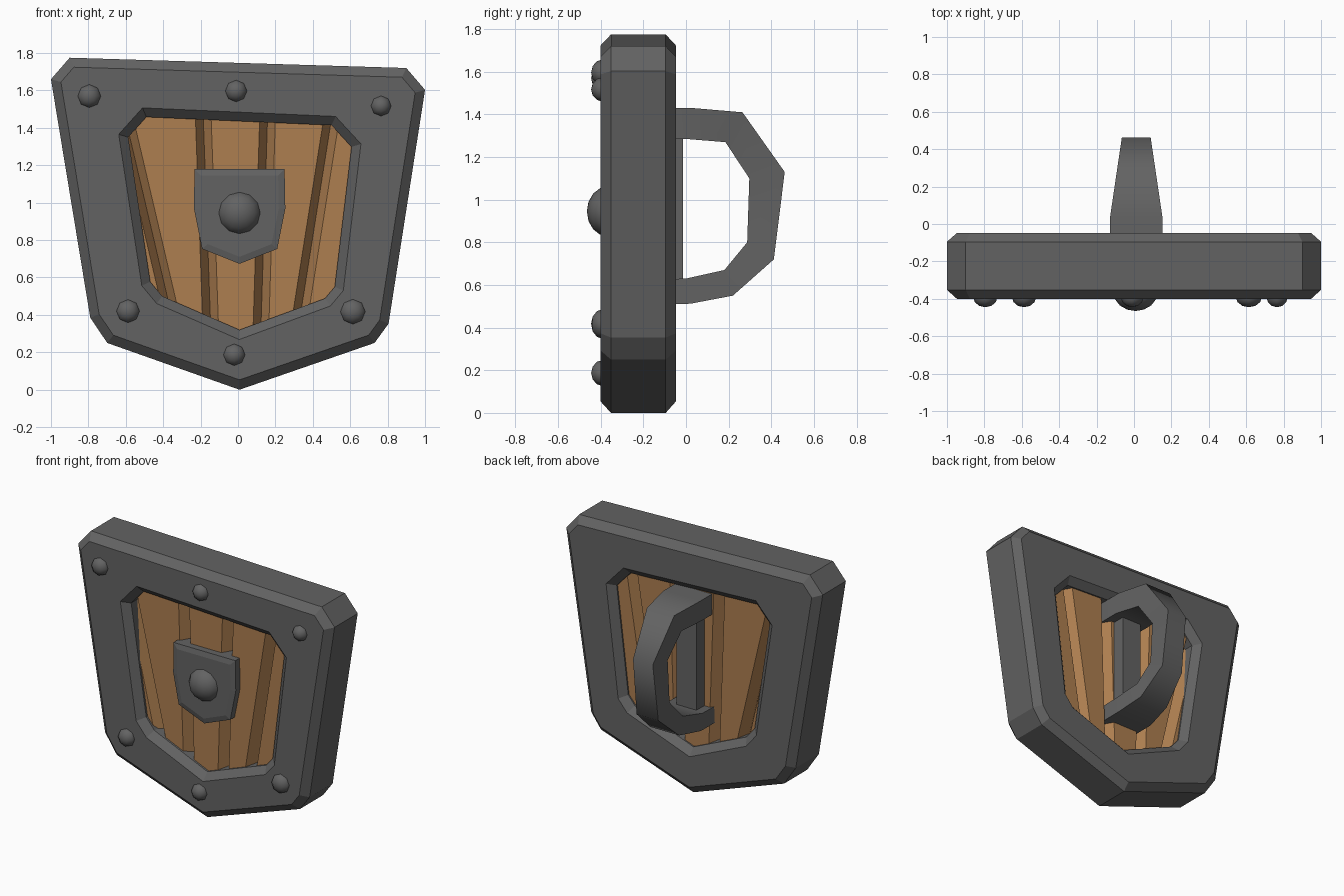
import bpy, bmesh, math
from mathutils import Vector

if "Cube" in bpy.data.objects:
    bpy.data.objects.remove(bpy.data.objects["Cube"])


def material(name, rgb):
    m = bpy.data.materials.new(name)
    m.diffuse_color = (*rgb, 1)
    m.use_nodes = True
    m.node_tree.nodes["Principled BSDF"].inputs["Base Color"].default_value = m.diffuse_color
    return m


IRON = material("dark_iron", (0.124, 0.124, 0.124))
WOOD = material("brown_wood", (0.42, 0.21, 0.08))


def loft(name, loops, mat, ring=False):
    """Skin equal-length closed loops; either cap the ends or join last to first."""
    bm = bmesh.new()
    rows = [[bm.verts.new(p) for p in loop] for loop in loops]
    n = len(rows[0])
    pairs = list(zip(rows, rows[1:]))
    if ring:
        pairs.append((rows[-1], rows[0]))
    else:
        bm.faces.new(rows[0])
        bm.faces.new(rows[-1])
    for a, b in pairs:
        for i in range(n):
            j = (i + 1) % n
            bm.faces.new((a[i], a[j], b[j], b[i]))
    bmesh.ops.recalc_face_normals(bm, faces=bm.faces)
    me = bpy.data.meshes.new(name)
    bm.to_mesh(me)
    bm.free()
    me.materials.append(mat)
    ob = bpy.data.objects.new(name, me)
    bpy.context.collection.objects.link(ob)
    return ob


def inset(pts, d):
    """Mitred inward offset of a clockwise (x, z) outline."""
    out = []
    for i, p in enumerate(pts):
        p = Vector(p)
        e1 = (p - Vector(pts[i - 1])).normalized()
        e2 = (Vector(pts[(i + 1) % len(pts)]) - p).normalized()
        n1, n2 = Vector((e1.y, -e1.x)), Vector((e2.y, -e2.x))
        out.append(tuple(p + (n1 + n2) * d / (1 + n1.dot(n2))))
    return out


def at(pts, y):
    return [(x, y, z) for x, z in pts]


# Chamfered iron frame around a hole
outer = [(-0.9, 1.775), (0.9, 1.72), (1.0, 1.603), (0.805, 0.353), (0.73, 0.25),
         (0.008, 0.0), (-0.699, 0.25), (-0.79, 0.385), (-1.0, 1.66)]
hole = [(-0.49, 1.458), (0.5, 1.414), (0.607, 1.298), (0.517, 0.55), (0.465, 0.488),
        (0.008, 0.32), (-0.405, 0.5), (-0.469, 0.577), (-0.587, 1.35)]
rim, lip = inset(outer, 0.05), inset(hole, -0.048)
loft("frame", [at(outer, -0.352), at(rim, -0.4), at(lip, -0.4), at(hole, -0.352),
               at(hole, -0.095), at(lip, -0.048), at(rim, -0.048), at(outer, -0.095)],
     IRON, ring=True)

# Wooden planks with bevelled long edges, fanning out toward the top
seams = [(-0.78, -0.58), (-0.625, -0.32), (-0.189, -0.143), (0.161, 0.12),
         (0.516, 0.31), (0.78, 0.6)]          # x at z = 1.55 and at z = 0.25
FRONT, BACK = -0.338, -0.105
for k in range(5):
    zlow = 0.4 if k in (0, 4) else 0.22
    loops = []
    for z in (1.55, zlow):
        f = (1.55 - z) / 1.3
        l, r = [t + (b - t) * f for t, b in seams[k:k + 2]]
        c = 0.042
        loops.append([(l, FRONT + 0.07, z), (l + c, FRONT, z), (r - c, FRONT, z),
                      (r, FRONT + 0.07, z), (r, BACK - 0.07, z), (r - c, BACK, z),
                      (l + c, BACK, z), (l, BACK - 0.07, z)])
    loft(f"plank_{k + 1}", loops, WOOD)

# Small shield-shaped plate in the middle of the front
plate = [(-0.233, 1.18), (0.249, 1.18), (0.253, 0.967), (0.21, 0.753),
         (0.008, 0.673), (-0.192, 0.753), (-0.235, 0.967)]
loft("centre_plate", [at(plate, -0.2), at(plate, -0.386), at(inset(plate, 0.035), -0.395)], IRON)


def dome(name, x, y, z, r, depth, seg, rings):
    bpy.ops.mesh.primitive_uv_sphere_add(segments=seg, ring_count=rings, radius=1,
                                         location=(x, y, z), rotation=(math.pi / 2, 0, 0))
    ob = bpy.context.object
    ob.name = name
    ob.scale = (r, r, depth)
    ob.data.materials.append(IRON)
    bpy.ops.object.shade_smooth()


# Boss and rivets
dome("boss", 0.008, -0.365, 0.945, 0.118, 0.1, 12, 8)
for i, (x, z, r) in enumerate([(-0.795, 1.57, 0.065), (-0.01, 1.597, 0.061), (0.765, 1.517, 0.057),
                               (-0.588, 0.42, 0.065), (0.614, 0.417, 0.07), (-0.02, 0.187, 0.061)]):
    dome(f"rivet_{i + 1}", x, -0.39, z, r, 0.055, 8, 6)

# Grip loop on the back, narrowing away from the shield
arc_out = [(-0.2, 1.43), (0.03, 1.43), (0.265, 1.41), (0.463, 1.13),
           (0.412, 0.72), (0.22, 0.55), (0.02, 0.512), (-0.2, 0.51)]
arc_in = [(-0.2, 1.285), (0.0, 1.285), (0.185, 1.27), (0.297, 1.1),
          (0.287, 0.8), (0.18, 0.67), (0.0, 0.63), (-0.2, 0.625)]
CX = 0.012
sections = []
for (yo, zo), (yi, zi) in zip(arc_out, arc_in):
    w = 0.141 - 0.064 * max(0, yo - 0.03) / 0.433
    sections.append([(CX - w, yo, zo), (CX + w, yo, zo), (CX + w, yi, zi), (CX - w, yi, zi)])
grip = loft("grip", sections, IRON)
bpy.ops.object.select_all(action='DESELECT')
grip.select_set(True)
bpy.context.view_layer.objects.active = grip
bpy.ops.object.shade_smooth_by_angle(angle=math.radians(65))

# Upright bar on the planks between the grip ends
bar = [(-0.07, 1.36), (0.085, 1.36), (0.085, 0.56), (-0.07, 0.56)]
loft("grip_bar", [at(bar, -0.2), at(bar, -0.015)], IRON)
